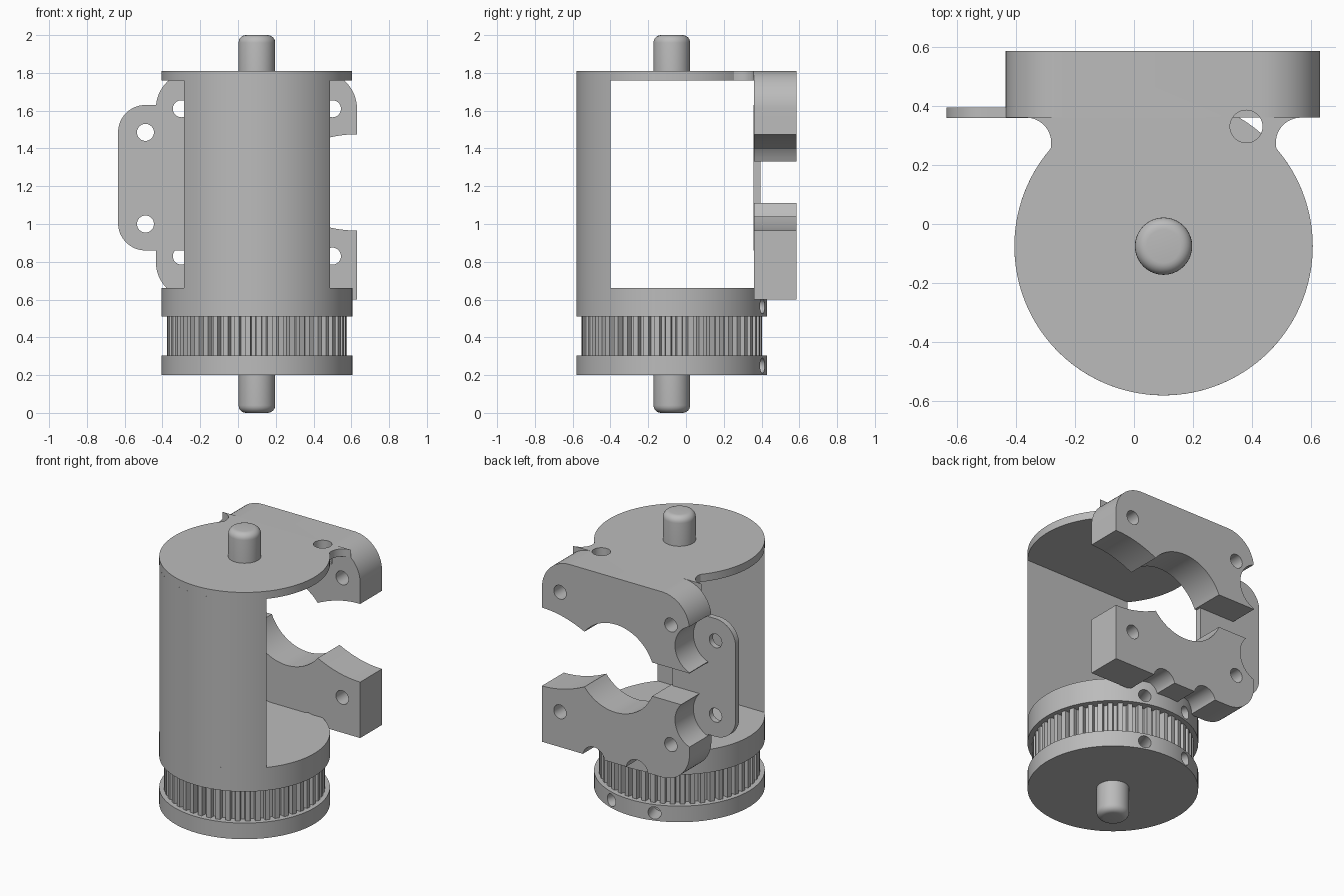
import bpy, bmesh, math
from mathutils import Matrix, Vector

cube = bpy.data.objects.get("Cube")
if cube:
    bpy.data.objects.remove(cube, do_unlink=True)

grey = bpy.data.materials.new("plain grey")
grey.use_nodes = True
COLOUR = (0.5, 0.5, 0.5, 1)
grey.diffuse_color = COLOUR
grey.node_tree.nodes["Principled BSDF"].inputs["Base Color"].default_value = COLOUR

CX, CY, R = 0.1, -0.075, 0.505      # drum axis and radius
BORE_Z, BORE_R = 1.22, 0.287        # clamp bore
FRONT, BACK = 0.36, 0.585           # clamp depth


def finish(name, bm):
    bmesh.ops.recalc_face_normals(bm, faces=bm.faces)
    mesh = bpy.data.meshes.new(name)
    bm.to_mesh(mesh)
    bm.free()
    mesh.materials.append(grey)
    ob = bpy.data.objects.new(name, mesh)
    bpy.context.collection.objects.link(ob)
    return ob


def arc(cx, cy, r, a0, a1, n=16):
    return [(cx + r * math.cos(math.radians(a0 + (a1 - a0) * i / n)),
             cy + r * math.sin(math.radians(a0 + (a1 - a0) * i / n))) for i in range(n + 1)]


def prism(name, outline, lo, hi, axis="z"):
    """Extrude a flat outline along z (outline in x, y) or y (outline in x, z)."""
    bm = bmesh.new()
    put = (lambda p, t: (p[0], p[1], t)) if axis == "z" else (lambda p, t: (p[0], t, p[1]))
    face = bm.faces.new([bm.verts.new(put(p, lo)) for p in outline])
    out = bmesh.ops.extrude_face_region(bm, geom=[face])
    verts = [v for v in out["geom"] if isinstance(v, bmesh.types.BMVert)]
    bmesh.ops.translate(bm, verts=verts, vec=Vector(put((0, 0), hi - lo)))
    return finish(name, bm)


def rod(centre, direction, r, length):
    """Cylinder used as a cutter."""
    bm = bmesh.new()
    rot = Vector(direction).to_track_quat("Z", "Y").to_matrix().to_4x4()
    bmesh.ops.create_cone(bm, cap_ends=True, segments=40, radius1=r, radius2=r,
                          depth=length, matrix=Matrix.Translation(centre) @ rot)
    ob = finish("cutter", bm)
    ob.hide_render = True
    return ob


def cut(ob, cutters):
    for c in cutters:
        mod = ob.modifiers.new("cut", "BOOLEAN")
        mod.operation, mod.solver, mod.object = "DIFFERENCE", "EXACT", c
        bpy.context.view_layer.objects.active = ob
        bpy.ops.object.modifier_apply(modifier=mod.name)
        bpy.data.objects.remove(c, do_unlink=True)
    return ob


def shaft(name, z_in, z_out):
    """Shaft stub with a rounded outer end."""
    s = 1 if z_out > z_in else -1
    r, f = 0.097, 0.04
    profile = [(0, z_in), (r, z_in)]
    profile += [(x, z_out + s * (y - f)) for x, y in arc(r - f, 0, f, 0, 90, 6)] + [(0, z_out)]
    bm = bmesh.new()
    vs = [bm.verts.new((CX + x, CY, z)) for x, z in profile]
    es = [bm.edges.new(p) for p in zip(vs, vs[1:])]
    bmesh.ops.spin(bm, geom=vs + es, cent=(CX, CY, 0), axis=(0, 0, 1),
                   angle=math.tau, steps=40)
    bmesh.ops.remove_doubles(bm, verts=bm.verts, dist=1e-4)
    return finish(name, bm)


def radial_holes(z):
    """Two set-screw holes near the back of a flange."""
    res = []
    for a in (72, 108):
        d = (math.cos(math.radians(a)), math.sin(math.radians(a)), 0)
        res.append(rod((CX + R * d[0], CY + R * d[1], z), d, 0.04, 0.24))
    return res


parts = [shaft("lower_shaft", 0.25, 0.0), shaft("upper_shaft", 1.78, 2.0)]

# Flanges above and below the toothed pulley
circle = arc(CX, CY, R, 0, 360, 96)[:-1]
parts.append(cut(prism("lower_flange", circle, 0.2, 0.305), radial_holes(0.25)))
parts.append(cut(prism("upper_flange", circle, 0.51, 0.66), radial_holes(0.565)))

# Toothed pulley
teeth = []
N = 50
for i in range(N):
    for frac, r in ((0.0, 0.445), (0.36, 0.445), (0.44, 0.477), (0.92, 0.477)):
        a = math.tau * (i + frac) / N
        teeth.append((CX + r * math.cos(a), CY + r * math.sin(a)))
parts.append(prism("toothed_pulley", teeth, 0.3, 0.515))

# Solid front wall: the slice of the drum in front of a chord
half = math.degrees(math.acos(0.325 / R))
parts.append(prism("front_wall", arc(CX, CY, R, 270 - half, 270 + half, 40), 0.66, 1.76))

# Top plate: disc with a filleted neck leading to the clamp
meet = math.degrees(math.acos(0.382 / R))
plate = arc(CX, CY, R, 180 - meet, 360 + meet, 80)
plate += arc(0.565, 0.275, 0.085, 190, 90, 12)
plate += arc(-0.365, 0.275, 0.085, 90, -10, 12)
top_plate = prism("top_plate", plate, 1.76, 1.81)
cut(top_plate, [rod((0.38, 0.33, 1.78), (0, 0, 1), 0.055, 0.2)])
parts.append(top_plate)


# Clamp jaws: the lower one mirrors the inner edge of the upper one
def inner_edge(s):
    mouth = [(0.63 - 0.306 * i / 10, BORE_Z + s * (0.255 - 0.075 * (i / 10) ** 2))
             for i in range(11)]
    a0 = math.degrees(math.asin(0.18 / BORE_R))
    a1 = 180 - math.degrees(math.asin(0.11 / BORE_R))
    bore = [(x, BORE_Z + s * z) for x, z in arc(CX, 0, BORE_R, a0, a1, 28)]
    return mouth[:-1] + bore + [(-0.435, BORE_Z + s * 0.11)]


def screw_holes(z, ear_z):
    res = [rod((x, 0.47, z), (0, 1, 0), 0.045, 0.4) for x in (-0.3, 0.5)]
    # clearance around the ear hole, behind the ear
    res.append(rod((-0.49, 0.595, ear_z), (0, 1, 0), 0.16, 0.4))
    return res


upper = inner_edge(1) + arc(-0.235, 1.61, 0.2, 180, 90) + arc(0.43, 1.61, 0.2, 90, 0)
upper_jaw = prism("upper_jaw", upper, FRONT, BACK, "y")
cut(upper_jaw, screw_holes(1.61, 1.485) + [rod((0.38, 0.33, 1.78), (0, 0, 1), 0.055, 0.2)])
parts.append(upper_jaw)

lower = inner_edge(-1) + arc(-0.235, 0.8, 0.2, 180, 270) + [(0.63, 0.6)]
lower_jaw = prism("lower_jaw", lower, FRONT, BACK, "y")
cut(lower_jaw, screw_holes(0.83, 1.0) +
    [rod((CX + dx, 0.47, 0.585), (0, 1, 0), 0.08, 0.4) for dx in (0.156, -0.156)])
parts.append(lower_jaw)

# Thin mounting ear joining the two jaws
ear = arc(-0.49, 1.485, 0.145, 90, 180) + arc(-0.49, 1.005, 0.145, 180, 270)
ear += [(-0.18, 0.86), (-0.18, 1.63)]
mounting_ear = prism("mounting_ear", ear, FRONT - 0.002, 0.395, "y")
cut(mounting_ear, [rod((-0.49, 0.38, z), (0, 1, 0), 0.045, 0.2) for z in (1.0, 1.485)] +
    [rod((x, 0.38, z), (0, 1, 0), 0.045, 0.2) for x, z in ((-0.3, 1.61),)])
parts.append(mounting_ear)

# Smooth round faces, keep machined edges sharp
bpy.ops.object.select_all(action="DESELECT")
for ob in parts:
    ob.select_set(True)
bpy.context.view_layer.objects.active = parts[0]
bpy.ops.object.shade_smooth_by_angle(angle=math.radians(30))
